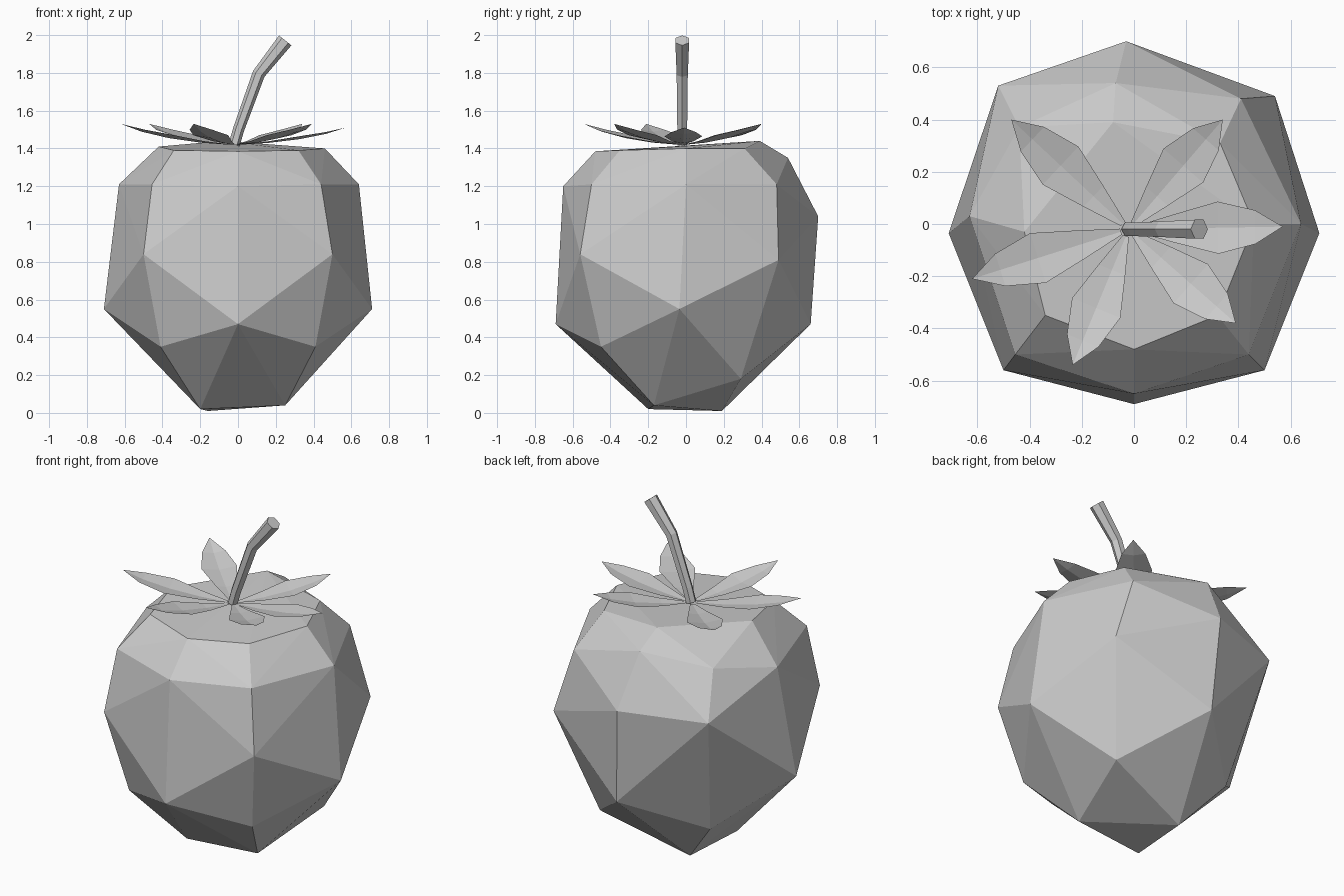
import bpy, bmesh, math
from mathutils import Vector

if "Cube" in bpy.data.objects:
    bpy.data.objects.remove(bpy.data.objects["Cube"])


def make_object(name, bm):
    bmesh.ops.recalc_face_normals(bm, faces=bm.faces)
    mesh = bpy.data.meshes.new(name)
    bm.to_mesh(mesh)
    bm.free()
    obj = bpy.data.objects.new(name, mesh)
    bpy.context.collection.objects.link(obj)
    return obj


# Faceted fruit: irregular rings of corners wrapped in a convex hull
foot = [(-.2, -.2, .02), (.25, -.17, .04), (-.16, .19, .01)]
lower = [(-.41, -.45, .35), (.41, -.45, .35), (0, -.69, .47), (0, .66, .47),
         (.37, .29, .18), (-.385, .32, .28)]
belly = [(-.71, -.035, .55), (.71, -.035, .55), (-.5, -.56, .84), (.5, -.56, .84),
         (.54, .49, .81), (-.03, .70, 1.04), (-.52, .53, 1.03)]
shoulder = [(0, -.65, 1.2), (-.455, -.5, 1.21), (.44, -.5, 1.21), (-.63, .03, 1.21),
            (.64, 0, 1.21), (.41, .48, 1.21), (-.07, .54, 1.35), (-.44, .37, 1.28)]
rim = [(0, -.48, 1.385), (-.34, -.35, 1.39), (.32, -.35, 1.39), (-.42, -.03, 1.41),
       (.46, 0, 1.4), (.33, .31, 1.4), (-.08, .39, 1.44)]
bm = bmesh.new()
for p in foot + lower + belly + shoulder + rim:
    bm.verts.new(p)
bmesh.ops.convex_hull(bm, input=bm.verts[:])
make_object("fruit_body", bm)

# Leaves: creased blades curling upward around the stem
centre = Vector((-.02, -.02, 0))
tips = [(.57, -.01, 1.51), (.34, .40, 1.53), (-.47, .40, 1.53),
        (-.62, -.21, 1.53), (-.235, -.54, 1.53), (.39, -.38, 1.53)]
profile = [(.05, .012, 0), (.3, .055, .1), (.58, .10, .32), (.82, .065, .63)]
for i, tip in enumerate(tips):
    bm = bmesh.new()
    out = Vector((tip[0], tip[1], 0)) - centre
    side = Vector((-out.y, out.x, 0)).normalized()
    rows = []
    for along, half, lift in profile:
        mid = centre + out * along
        mid.z = 1.42 + (tip[2] - 1.42) * lift
        edge = mid + Vector((0, 0, half * .15))
        rows.append([bm.verts.new(p) for p in (edge - side * half, mid, edge + side * half)])
    for a, b in zip(rows, rows[1:]):
        for k in range(2):
            bm.faces.new((a[k], a[k + 1], b[k + 1], b[k]))
    end = bm.verts.new(tip)
    for k in range(2):
        bm.faces.new((rows[-1][k], rows[-1][k + 1], end))
    make_object(f"leaf_{i + 1}", bm)

# Bent six-sided stem
path = [(-.02, 1.42, .03), (.003, 1.5, .03), (.11, 1.795, .034), (.25, 1.972, .042)]
bm = bmesh.new()
rings = []
for i, (x, z, r) in enumerate(path):
    a, b = path[max(i - 1, 0)], path[min(i + 1, len(path) - 1)]
    d = Vector((b[0] - a[0], 0, b[1] - a[1])).normalized()
    across = Vector((d.z, 0, -d.x))
    ring = []
    for k in range(6):
        t = math.tau * k / 6
        ring.append(bm.verts.new(Vector((x, -.02, z)) + across * r * math.cos(t)
                                 + Vector((0, r * math.sin(t), 0))))
    rings.append(ring)
for a, b in zip(rings, rings[1:]):
    for k in range(6):
        n = (k + 1) % 6
        bm.faces.new((a[k], a[n], b[n], b[k]))
bm.faces.new(rings[0])
bm.faces.new(rings[-1])
make_object("stem", bm)
